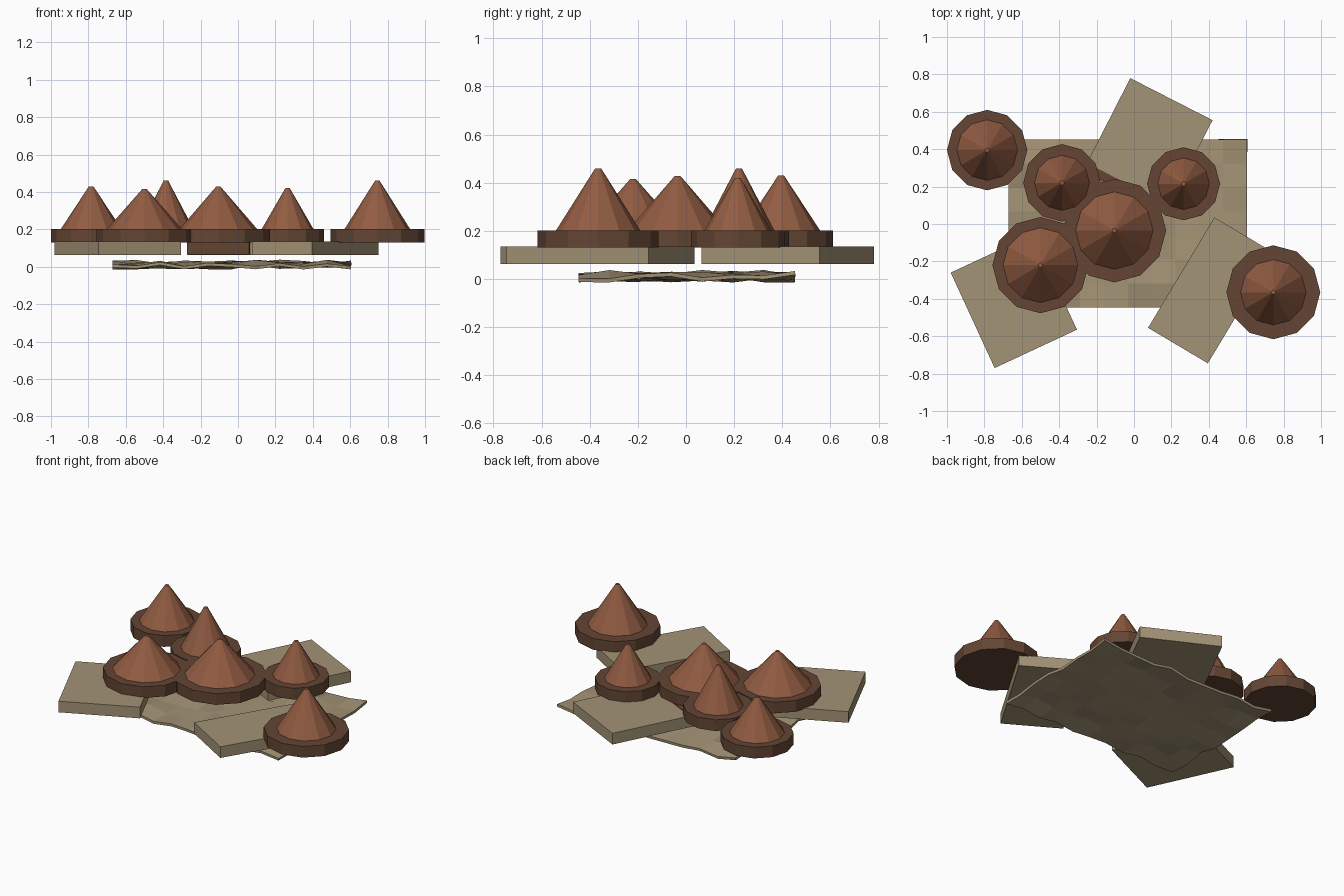
import bpy, bmesh, math, random
from mathutils import Vector

if "Cube" in bpy.data.objects:
    bpy.data.objects.remove(bpy.data.objects["Cube"])
random.seed(7)


def material(name, rgb):
    col = [(c / 255) ** 2.2 for c in rgb] + [1]
    m = bpy.data.materials.new(name)
    m.use_nodes = True
    m.diffuse_color = col
    m.node_tree.nodes["Principled BSDF"].inputs["Base Color"].default_value = col
    return m


SAND = material("sand", (162, 146, 117))
EARTH = material("dark_earth", (99, 71, 55))
CLAY = material("red_clay", (144, 92, 68))


def finish(bm, name, mat):
    bmesh.ops.recalc_face_normals(bm, faces=bm.faces)
    mesh = bpy.data.meshes.new(name)
    bm.to_mesh(mesh)
    bm.free()
    mesh.materials.append(mat)
    ob = bpy.data.objects.new(name, mesh)
    bpy.context.collection.objects.link(ob)
    return ob


def frustum(name, mat, x, y, z0, z1, r0, r1, sides=12):
    bm = bmesh.new()
    bmesh.ops.create_cone(bm, cap_ends=True, segments=sides, radius1=r0, radius2=r1, depth=z1 - z0)
    bmesh.ops.translate(bm, verts=bm.verts, vec=(x, y, (z0 + z1) / 2))
    return finish(bm, name, mat)


def slab(name, mat, a, b, c, z0, z1):
    """Block whose plan is the parallelogram with consecutive corners a, b, c."""
    a, b, c = Vector(a), Vector(b), Vector(c)
    bm = bmesh.new()
    face = bm.faces.new([bm.verts.new((*p, z0)) for p in (a, b, c, a + c - b)])
    top = bmesh.ops.extrude_face_region(bm, geom=[face])["geom"]
    bmesh.ops.translate(bm, verts=[v for v in top if isinstance(v, bmesh.types.BMVert)],
                        vec=(0, 0, z1 - z0))
    return finish(bm, name, mat)


# Uneven ground sheet
NX, NY, THICK = 10, 7, 0.016
bm = bmesh.new()
bmesh.ops.create_grid(bm, x_segments=NX, y_segments=NY, size=0.5)
for v in bm.verts:
    v.co = (v.co.x * 1.275 - 0.033, v.co.y * 0.9 + 0.003, random.uniform(0, 0.038))
sheet = finish(bm, "ground_sheet", SAND)
solid = sheet.modifiers.new("thickness", "SOLIDIFY")
solid.thickness = THICK
solid.offset = 1

# Tilted-in-plan stone slabs
slab("slab_back", SAND, (-0.02, 0.78), (0.42, 0.555), (0.17, 0.065), 0.063, 0.135)
slab("slab_right", SAND, (-0.98, -0.26), (-0.745, -0.77), (-0.305, -0.565), 0.063, 0.135)
slab("slab_left", SAND, (0.43, 0.035), (0.075, -0.555), (0.395, -0.745), 0.063, 0.135)

# Earth strip along the front edge of the back slab
slab("earth_strip", EARTH, (-0.25, 0.325), (-0.272, 0.282), (0.06, 0.112), 0.065, 0.138)

# Conical heaps on round bases: x, y, base radius, cone radius, peak height
HEAPS = {
    "back_right": (-0.785, 0.395, 0.215, 0.162, 0.43),
    "inner_right": (-0.385, 0.22, 0.207, 0.147, 0.46),
    "inner_left": (0.265, 0.215, 0.195, 0.138, 0.42),
    "centre": (-0.105, -0.035, 0.277, 0.207, 0.428),
    "front_right": (-0.5, -0.22, 0.257, 0.2, 0.415),
    "front_left": (0.745, -0.365, 0.251, 0.175, 0.46),
}
for place, (x, y, base, cone, peak) in HEAPS.items():
    frustum("base_" + place, EARTH, x, y, 0.13, 0.202, base, base)
    frustum("heap_" + place, CLAY, x, y, 0.202, peak, cone, 0.012)
